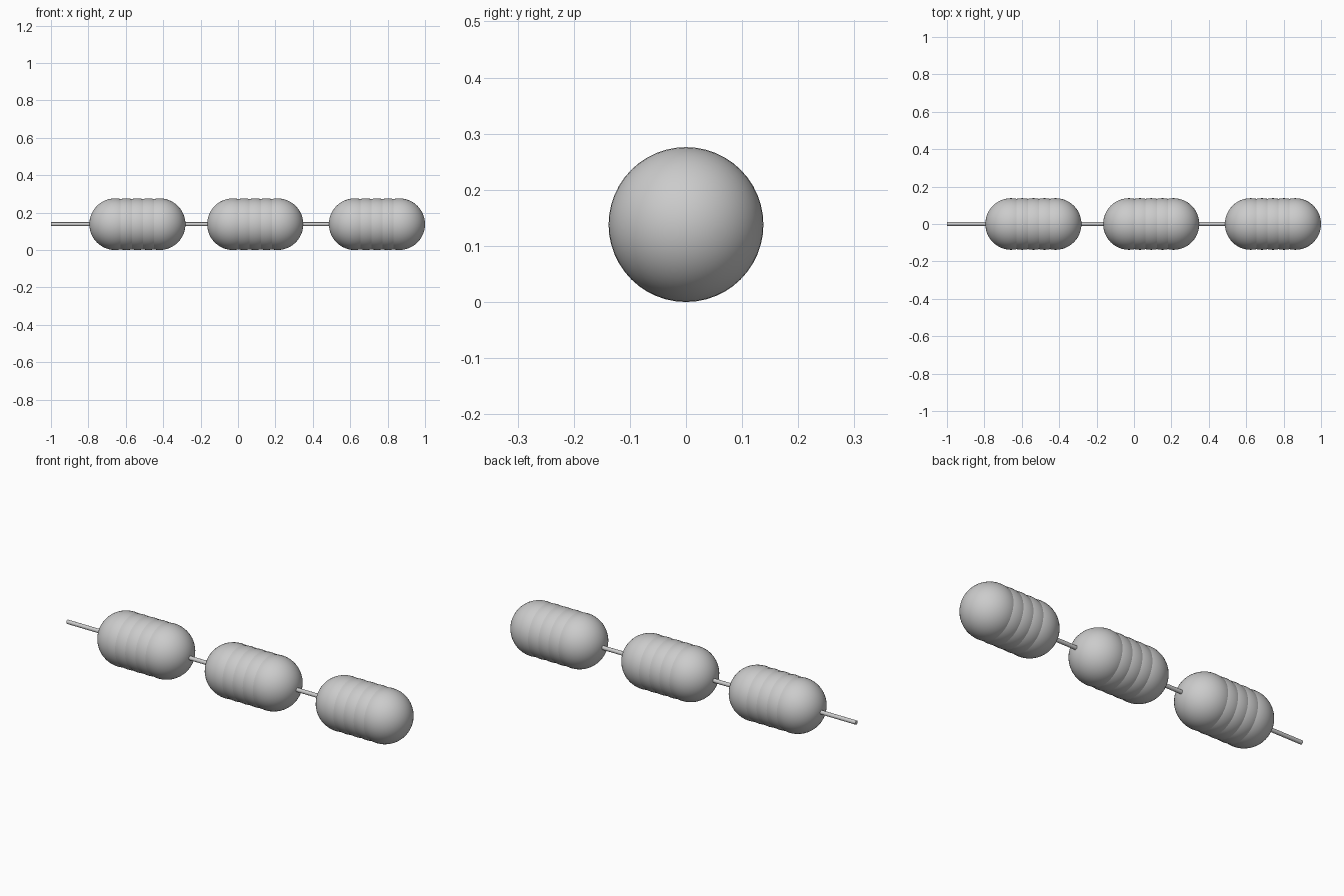
import bpy
import math

if "Cube" in bpy.data.objects:
    bpy.data.objects.remove(bpy.data.objects["Cube"])

R = 0.138            # sphere radius
Z = R                # axis height
SPACING = 0.0595     # distance between overlapping spheres
COUNT = 5


def sphere(name, x):
    bpy.ops.mesh.primitive_uv_sphere_add(segments=48, ring_count=24, radius=R,
                                         location=(x, 0, Z),
                                         rotation=(0, math.pi / 2, 0))
    ob = bpy.context.object
    ob.name = name
    bpy.ops.object.shade_smooth()


# three ribbed capsules, each a row of overlapping spheres
for c, centre in enumerate((-0.538, 0.092, 0.743)):
    for i in range(COUNT):
        sphere(f"capsule_{c + 1}_sphere_{i + 1}",
               centre + (i - (COUNT - 1) / 2) * SPACING)

# thin rod threading the capsules
x0, x1 = -1.0, 0.743
bpy.ops.mesh.primitive_cylinder_add(vertices=24, radius=0.0105, depth=x1 - x0,
                                    location=((x0 + x1) / 2, 0, Z),
                                    rotation=(0, math.pi / 2, 0))
bpy.context.object.name = "rod"
bpy.ops.object.shade_smooth_by_angle()
